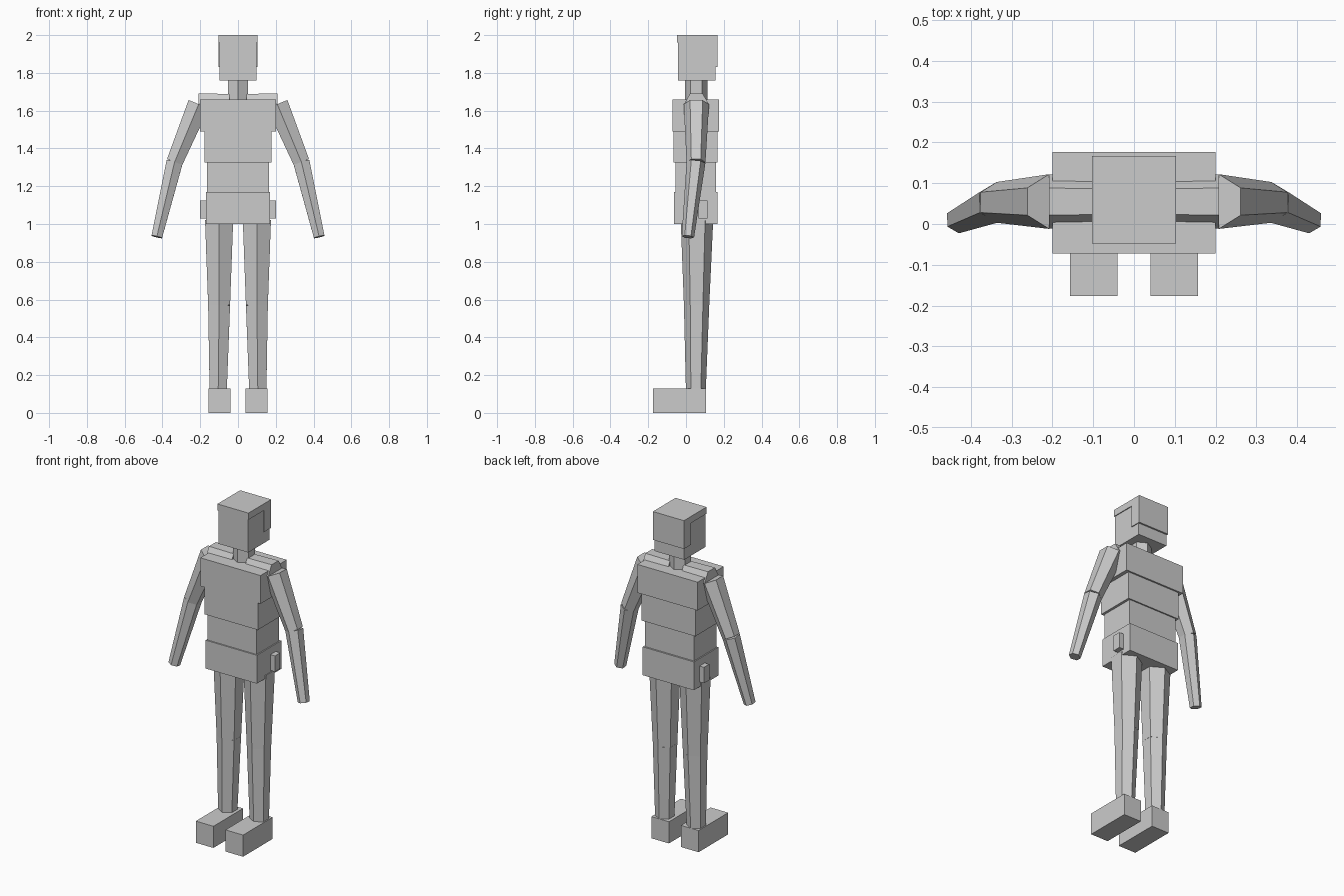
import bpy
import bmesh
from math import cos, sin, pi
from mathutils import Vector

default_cube = bpy.data.objects.get("Cube")
if default_cube:
    bpy.data.objects.remove(default_cube, do_unlink=True)

# One plain grey for the whole figure
GREY = (0.6, 0.6, 0.6, 1)
grey = bpy.data.materials.new("plain_grey")
grey.diffuse_color = GREY
grey.use_nodes = True
grey.node_tree.nodes["Principled BSDF"].inputs["Base Color"].default_value = GREY


def finish(name, bm):
    bmesh.ops.recalc_face_normals(bm, faces=bm.faces)
    mesh = bpy.data.meshes.new(name)
    bm.to_mesh(mesh)
    bm.free()
    mesh.materials.append(grey)
    obj = bpy.data.objects.new(name, mesh)
    bpy.context.collection.objects.link(obj)
    return obj


def box(name, x, y, z):
    """Block spanning the given (low, high) range on each axis."""
    bm = bmesh.new()
    bmesh.ops.create_cube(bm, size=1)
    for v in bm.verts:
        v.co = [lo + (hi - lo) * (c + 0.5) for c, (lo, hi) in zip(v.co, (x, y, z))]
    return finish(name, bm)


def hex_limb(name, start, end, r_start, r_end):
    """Tapered six-sided bar with its ridges towards the front and back."""
    start, end = Vector(start), Vector(end)
    axis = (end - start).normalized()
    ridge = Vector((0, 1, 0))
    ridge = (ridge - axis * ridge.dot(axis)).normalized()
    side = axis.cross(ridge)
    bm = bmesh.new()
    rings = [[bm.verts.new(c + r * (ridge * cos(i * pi / 3) + side * sin(i * pi / 3)))
              for i in range(6)] for c, r in ((start, r_start), (end, r_end))]
    for i in range(6):
        j = (i + 1) % 6
        bm.faces.new((rings[0][i], rings[0][j], rings[1][j], rings[1][i]))
    for ring in rings:
        bm.faces.new(ring)
    return finish(name, bm)


# Head with a thin hair shell: top cap, back and rear sides
box("head", (-0.098, 0.098), (-0.043, 0.157), (1.76, 1.985))
box("hair_cap", (-0.103, 0.103), (-0.048, 0.167), (1.96, 2.0))
box("hair_back", (-0.103, 0.103), (0.1, 0.167), (1.83, 1.97))
hex_limb("neck", (0, 0.055, 1.6), (0, 0.055, 1.78), 0.06, 0.06)

# Torso blocks
box("chest", (-0.2, 0.2), (-0.072, 0.176), (1.49, 1.66))
box("ribs", (-0.178, 0.178), (-0.066, 0.166), (1.325, 1.49))
box("waist", (-0.163, 0.163), (-0.056, 0.158), (1.16, 1.325))
box("hips", (-0.17, 0.17), (-0.064, 0.168), (1.0, 1.17))

# Paired parts
for label, s in (("left", 1), ("right", -1)):
    shoulder, elbow, wrist = (s * 0.208, 0.055, 1.634), (s * 0.336, 0.053, 1.327), (s * 0.43, 0.01, 0.932)
    hex_limb(label + "_shoulder", (s * 0.045, 0.055, 1.634), shoulder, 0.063, 0.066)
    hex_limb(label + "_upper_arm", shoulder, elbow, 0.067, 0.05)
    hex_limb(label + "_forearm", elbow, wrist, 0.05, 0.033)

    hip, knee, ankle = (s * 0.1, 0.058, 1.02), (s * 0.1, 0.056, 0.57), (s * 0.105, 0.052, 0.1)
    hex_limb(label + "_thigh", hip, knee, 0.086, 0.067)
    hex_limb(label + "_shin", knee, ankle, 0.067, 0.052)

    foot_x = sorted((s * 0.04, s * 0.157))
    box(label + "_foot", foot_x, (-0.176, 0.105), (0, 0.13))
    pouch_x = sorted((s * 0.16, s * 0.2))
    box(label + "_pouch", pouch_x, (0.065, 0.115), (1.03, 1.125))
